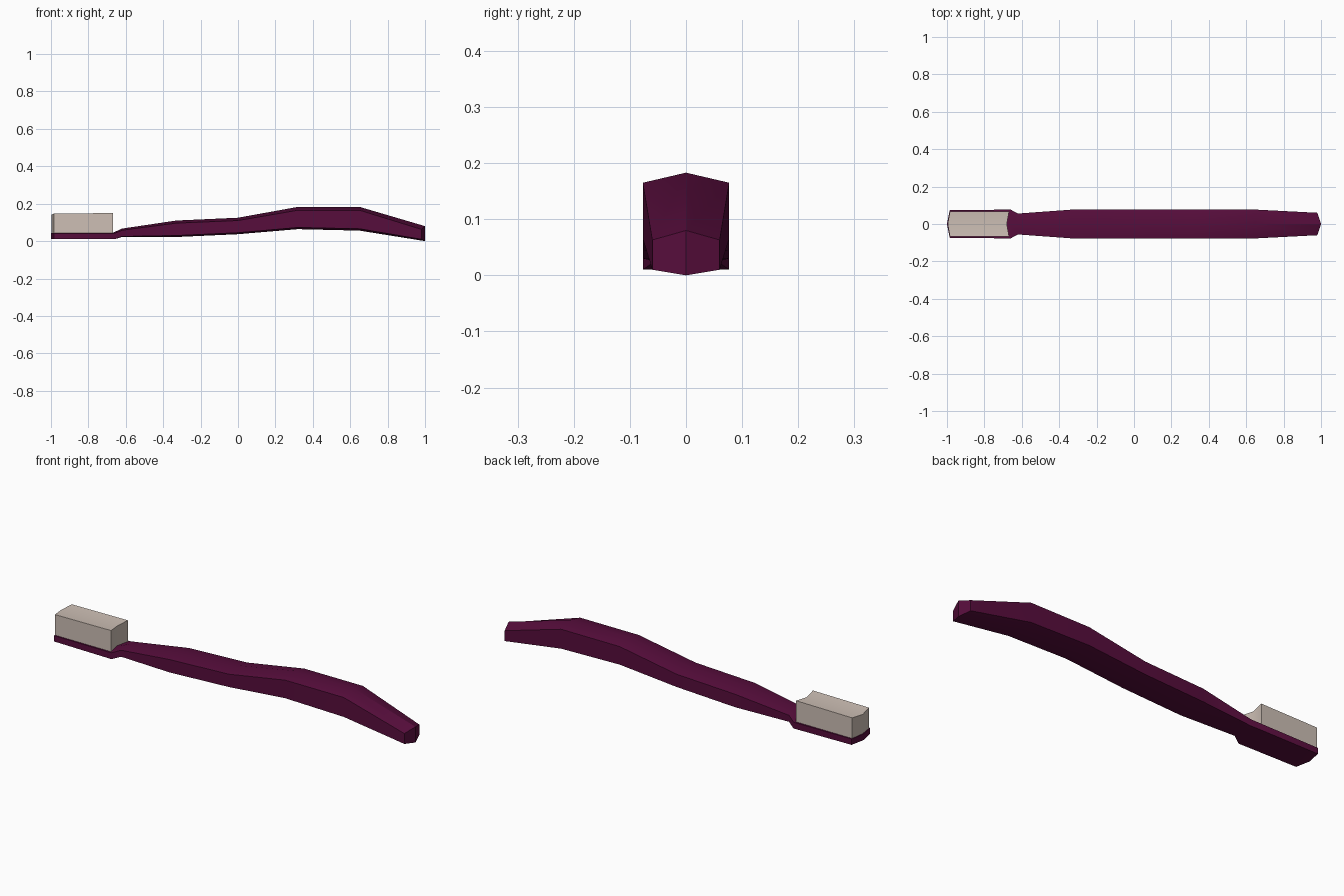
import bpy, bmesh, math

if "Cube" in bpy.data.objects:
    bpy.data.objects.remove(bpy.data.objects["Cube"])


def material(name, rgb):
    m = bpy.data.materials.new(name)
    m.diffuse_color = (*rgb, 1)
    m.use_nodes = True
    m.node_tree.nodes["Principled BSDF"].inputs["Base Color"].default_value = m.diffuse_color
    return m


def loft(name, sections, mat):
    """Join six-sided rings: (side x, centre x, half width,
    bottom ridge z, side bottom z, side top z, top ridge z)."""
    bm = bmesh.new()
    rings = []
    for xs, xc, w, b, sb, st, t in sections:
        pts = [(xc, 0, b), (xs, w, sb), (xs, w, st),
               (xc, 0, t), (xs, -w, st), (xs, -w, sb)]
        rings.append([bm.verts.new(p) for p in pts])
    for r, s in zip(rings, rings[1:]):
        for i in range(6):
            j = (i + 1) % 6
            bm.faces.new((r[i], r[j], s[j], s[i]))
    # end caps folded along the centre line
    for r in (rings[0], rings[-1]):
        bm.faces.new(r[0:4])
        bm.faces.new((r[3], r[4], r[5], r[0]))
    bmesh.ops.recalc_face_normals(bm, faces=bm.faces)
    me = bpy.data.meshes.new(name)
    bm.to_mesh(me)
    bm.free()
    me.materials.append(mat)
    ob = bpy.data.objects.new(name, me)
    bpy.context.collection.objects.link(ob)
    bpy.ops.object.select_all(action='DESELECT')
    ob.select_set(True)
    bpy.context.view_layer.objects.active = ob
    bpy.ops.object.shade_smooth_by_angle(angle=math.radians(32))
    return ob


plum = material("plum_plastic", (0.095, 0.004, 0.045))
cream = material("cream_bristle", (0.61, 0.52, 0.46))

# Handle with narrow neck and flat head
loft("handle", [
    (-0.985, -1.0, 0.074, 0.012, 0.012, 0.042, 0.044),
    (-0.66, -0.67, 0.077, 0.010, 0.010, 0.042, 0.044),
    (-0.62, -0.62, 0.056, 0.022, 0.025, 0.058, 0.067),
    (-0.33, -0.33, 0.077, 0.022, 0.030, 0.096, 0.110),
    (0.00, 0.00, 0.077, 0.037, 0.045, 0.110, 0.125),
    (0.32, 0.32, 0.077, 0.064, 0.073, 0.165, 0.183),
    (0.65, 0.65, 0.077, 0.056, 0.066, 0.165, 0.183),
    (0.98, 1.00, 0.060, 0.000, 0.010, 0.063, 0.080),
], plum)

# Bristle block with a shallow groove along its top
loft("bristles", [
    (-0.984, -0.996, 0.068, 0.036, 0.036, 0.147, 0.142),
    (-0.668, -0.680, 0.068, 0.036, 0.036, 0.150, 0.145),
], cream)
